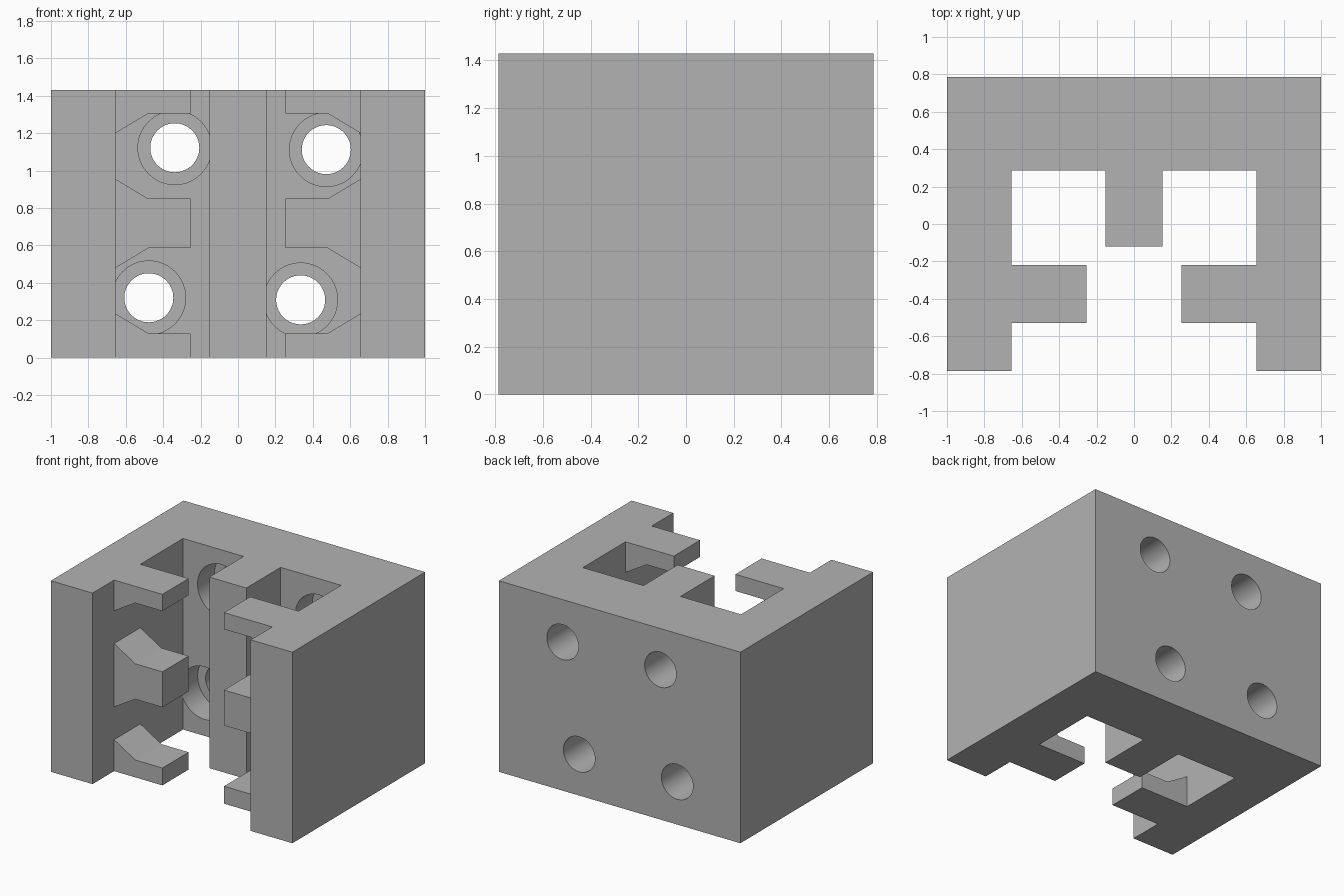
import bpy
import bmesh
import math
from mathutils import Matrix

if "Cube" in bpy.data.objects:
    bpy.data.objects.remove(bpy.data.objects["Cube"], do_unlink=True)

HEIGHT = 1.43
BACK, POCKET = 0.785, 0.285
INNER = 0.655

grey = bpy.data.materials.new("plain grey")
grey.use_nodes = True
grey.diffuse_color = (0.45, 0.45, 0.45, 1)
grey.node_tree.nodes["Principled BSDF"].inputs["Base Color"].default_value = (0.45, 0.45, 0.45, 1)


def finish(name, bm):
    bmesh.ops.recalc_face_normals(bm, faces=bm.faces)
    mesh = bpy.data.meshes.new(name)
    bm.to_mesh(mesh)
    bm.free()
    mesh.materials.append(grey)
    obj = bpy.data.objects.new(name, mesh)
    bpy.context.collection.objects.link(obj)
    return obj


def prism(name, points, offset):
    """Extrude a closed outline of 3D points along an offset."""
    bm = bmesh.new()
    face = bm.faces.new([bm.verts.new(p) for p in points])
    new = bmesh.ops.extrude_face_region(bm, geom=[face], use_keep_orig=True)["geom"]
    verts = [v for v in new if isinstance(v, bmesh.types.BMVert)]
    bmesh.ops.translate(bm, vec=offset, verts=verts)
    return finish(name, bm)


def cylinder(name, x, z, radius, y0, y1):
    bm = bmesh.new()
    place = Matrix.Translation((x, (y0 + y1) / 2, z)) @ Matrix.Rotation(math.pi / 2, 4, "X")
    bmesh.ops.create_cone(bm, cap_ends=True, segments=64, radius1=radius,
                          radius2=radius, depth=y1 - y0, matrix=place)
    return finish(name, bm)


def cut(target, cutter):
    cutter.hide_render = True
    mod = target.modifiers.new("cut", "BOOLEAN")
    mod.operation, mod.solver, mod.object = "DIFFERENCE", "EXACT", cutter
    bpy.context.view_layer.objects.active = target
    bpy.ops.object.modifier_apply(modifier=mod.name)
    bpy.data.objects.remove(cutter, do_unlink=True)


# Body: half plan with back, side wall, lip and centre rib, mirrored
half = [(0.153, -0.12), (0.153, POCKET), (INNER, POCKET), (INNER, -0.22),
        (0.255, -0.22), (0.255, -0.53), (INNER, -0.53), (INNER, -BACK),
        (1, -BACK), (1, BACK)]
plan = half + [(-x, y) for x, y in reversed(half)]
body = prism("bracket_body", [(x, y, 0) for x, y in plan], (0, 0, HEIGHT))

# Tapered windows that split each lip into three teeth
for side in (-1, 1):
    for low in (0.13, 0.85):
        high = low + 0.455
        outline = [(INNER, low + 0.105), (0.48, low), (0.2, low),
                   (0.2, high), (0.48, high), (INNER, high - 0.105)]
        cut(body, prism("window_cutter", [(side * x, -0.6, z) for x, z in outline],
                        (0, 0.43, 0)))

# Counterbored screw holes through the back
for x, z in ((-0.338, 1.122), (0.472, 1.112), (-0.477, 0.32), (0.335, 0.309)):
    cut(body, cylinder("head_cutter", x, z, 0.197, POCKET - 0.004, POCKET + 0.2))
    cut(body, cylinder("hole_cutter", x, z, 0.131, POCKET + 0.1, BACK + 0.1))

# Smooth bores, sharp edges
bpy.ops.object.select_all(action="DESELECT")
body.select_set(True)
bpy.context.view_layer.objects.active = body
bpy.ops.object.shade_smooth_by_angle(angle=math.radians(25))
